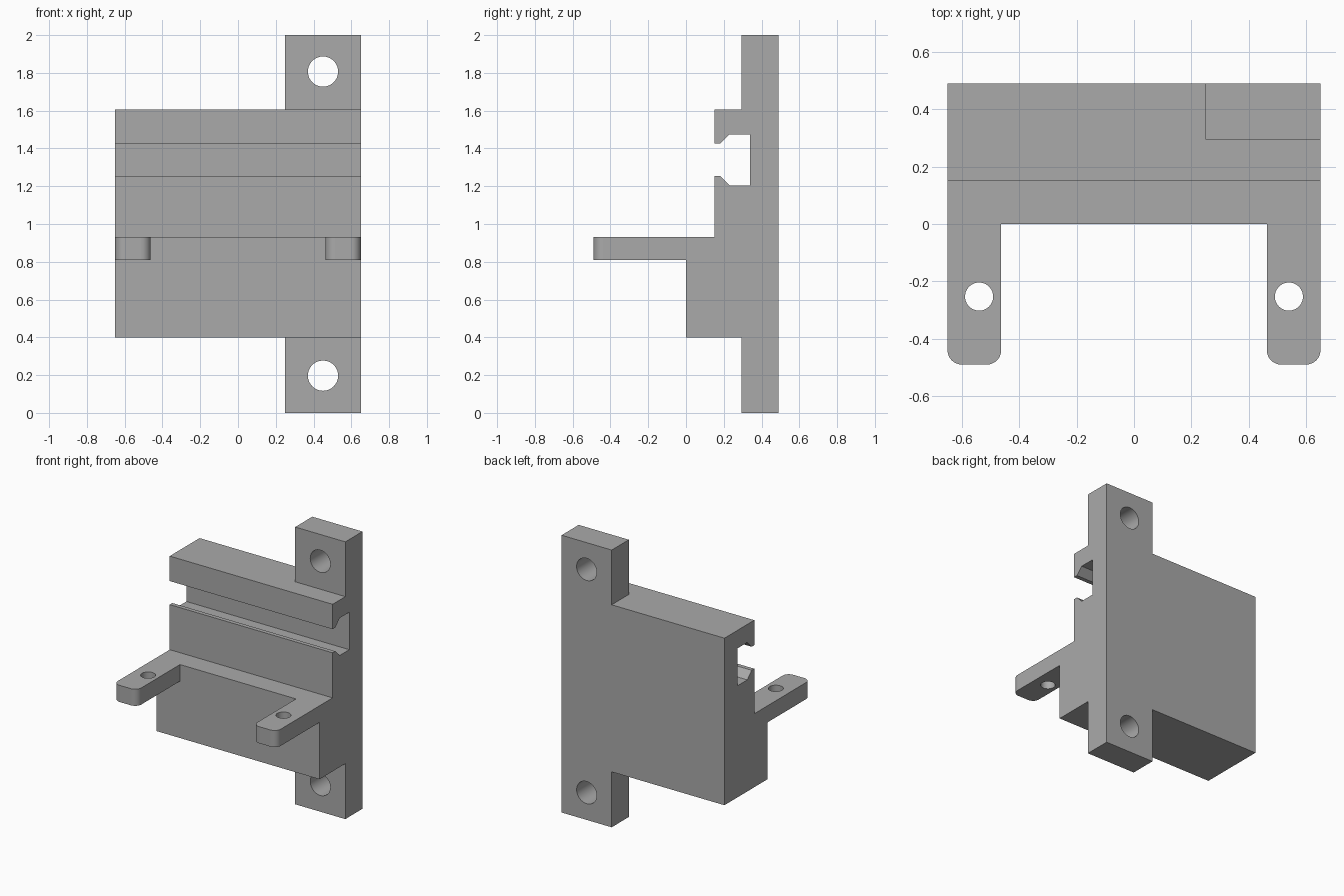
import bpy, bmesh
from mathutils import Vector

if "Cube" in bpy.data.objects:
    bpy.data.objects.remove(bpy.data.objects["Cube"], do_unlink=True)

HALF_W = 0.65
BACK = 0.49

grey = bpy.data.materials.new("plain grey")
grey.use_nodes = True
colour = (0.4, 0.4, 0.4, 1)
grey.diffuse_color = colour
grey.node_tree.nodes["Principled BSDF"].inputs["Base Color"].default_value = colour


def finish(name, bm):
    bmesh.ops.recalc_face_normals(bm, faces=bm.faces)
    mesh = bpy.data.meshes.new(name)
    bm.to_mesh(mesh)
    bm.free()
    mesh.materials.append(grey)
    obj = bpy.data.objects.new(name, mesh)
    bpy.context.collection.objects.link(obj)
    return obj


def side_profile(name, points, half):
    """Extrude a (y, z) outline sideways along x."""
    bm = bmesh.new()
    face = bm.faces.new([bm.verts.new((-half, y, z)) for y, z in points])
    ext = bmesh.ops.extrude_face_region(bm, geom=[face])["geom"]
    verts = [g for g in ext if isinstance(g, bmesh.types.BMVert)]
    bmesh.ops.translate(bm, vec=(2 * half, 0, 0), verts=verts)
    return finish(name, bm)


def box(name, low, high, round_front=0):
    """Box between two corners, optionally rounding its front upright edges."""
    low, high = Vector(low), Vector(high)
    bm = bmesh.new()
    bmesh.ops.create_cube(bm, size=1)
    for v in bm.verts:
        v.co = (low + high) / 2 + v.co * (high - low)
    if round_front:
        edges = [e for e in bm.edges
                 if all(abs(v.co.y - low.y) < 1e-5 for v in e.verts)
                 and abs(e.verts[0].co.x - e.verts[1].co.x) < 1e-5]
        bmesh.ops.bevel(bm, geom=edges, offset=round_front, segments=8,
                        profile=0.5, affect='EDGES')
    return finish(name, bm)


def drill(centre, radius, along_y):
    rotation = (1.5707963, 0, 0) if along_y else (0, 0, 0)
    bpy.ops.mesh.primitive_cylinder_add(vertices=48, radius=radius, depth=0.6,
                                        location=centre, rotation=rotation)
    return bpy.context.object


def combine(target, other, operation):
    mod = target.modifiers.new(operation.lower(), 'BOOLEAN')
    mod.operation = operation
    mod.solver = 'EXACT'
    mod.object = other
    bpy.ops.object.select_all(action='DESELECT')
    target.select_set(True)
    bpy.context.view_layer.objects.active = target
    bpy.ops.object.modifier_apply(modifier=mod.name)
    bpy.data.objects.remove(other, do_unlink=True)


# Stepped body
bracket = side_profile("rail_bracket", [
    (0, 0.4), (BACK, 0.4), (BACK, 1.605), (0.15, 1.605),
    (0.15, 0.93), (0, 0.93)], HALF_W)

# Tall mounting strip on one side
combine(bracket, box("mounting_strip", (0.25, 0.295, 0), (HALF_W, BACK, 2)), 'UNION')

# Two forward arms with rounded tips
for side in (-1, 1):
    inner, outer = side * 0.463, side * HALF_W
    arm = box("arm", (min(inner, outer), -0.49, 0.81),
              (max(inner, outer), 0.08, 0.93), round_front=0.05)
    combine(bracket, arm, 'UNION')

# Rail slot across the full width, chamfered behind the lips
slot = side_profile("slot_cutter", [
    (0.1, 1.255), (0.18, 1.255), (0.23, 1.205), (0.34, 1.205),
    (0.34, 1.475), (0.23, 1.475), (0.18, 1.425), (0.1, 1.425)], HALF_W + 0.1)
combine(bracket, slot, 'DIFFERENCE')

# Screw holes in the strip and the arms
for z in (0.197, 1.807):
    combine(bracket, drill((0.45, 0.4, z), 0.08, True), 'DIFFERENCE')
for side in (-1, 1):
    combine(bracket, drill((side * 0.54, -0.253, 0.87), 0.049, False), 'DIFFERENCE')

# Smooth the curved faces, keep the flat ones flat
bpy.ops.object.shade_smooth_by_angle()
for poly in bracket.data.polygons:
    if max(abs(c) for c in poly.normal) > 0.9999:
        poly.use_smooth = False
    poly.material_index = 0
while len(bracket.data.materials) > 1:
    bracket.data.materials.pop()
